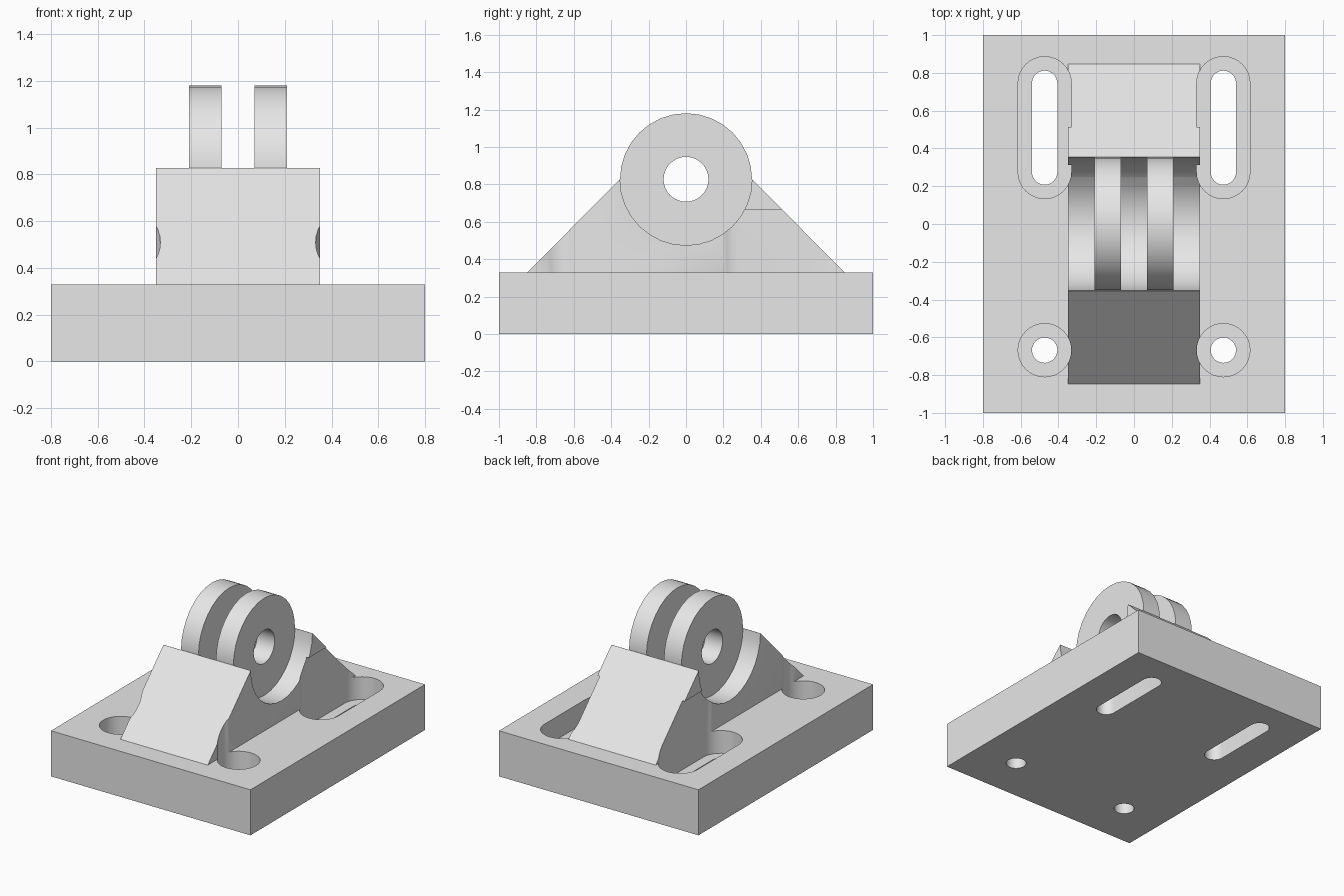
import bpy, bmesh
from math import sin, cos, pi, radians

if "Cube" in bpy.data.objects:
    bpy.data.objects.remove(bpy.data.objects["Cube"])

grey = bpy.data.materials.new("light_grey")
grey.use_nodes = True
GREY = (0.8, 0.8, 0.8, 1)
grey.diffuse_color = GREY
grey.node_tree.nodes["Principled BSDF"].inputs["Base Color"].default_value = GREY

BASE_TOP = 0.33
HALF_W = 0.35
PIVOT_Z = 0.827
PIVOT_R = 0.353


def prism(name, profile, axis, lo, hi):
    """Extrude a closed profile along x (points are y, z) or z (points are x, y)."""
    bm = bmesh.new()
    place = (lambda p, t: (t, *p)) if axis == "x" else (lambda p, t: (*p, t))
    ends = [[bm.verts.new(place(p, t)) for p in profile] for t in (lo, hi)]
    for ring in ends:
        bm.faces.new(ring)
    n = len(profile)
    for i in range(n):
        j = (i + 1) % n
        bm.faces.new((ends[0][i], ends[0][j], ends[1][j], ends[1][i]))
    bmesh.ops.recalc_face_normals(bm, faces=bm.faces)
    mesh = bpy.data.meshes.new(name)
    bm.to_mesh(mesh)
    bm.free()
    mesh.materials.append(grey)
    obj = bpy.data.objects.new(name, mesh)
    bpy.context.collection.objects.link(obj)
    return obj


def slot(u, v0, v1, r, steps=16):
    """Round-ended slot outline; a circle when v0 equals v1."""
    pts = []
    for v, start in ((v1, 0), (v0, pi)):
        for i in range(steps + 1):
            a = start + pi * i / steps
            pts.append((u + r * cos(a), v + r * sin(a)))
    if v0 == v1:
        del pts[-1], pts[steps]
    return pts


def select(obj):
    bpy.ops.object.select_all(action="DESELECT")
    obj.select_set(True)
    bpy.context.view_layer.objects.active = obj


def cut(obj, cutters):
    select(obj)
    for c in cutters:
        mod = obj.modifiers.new("cut", "BOOLEAN")
        mod.operation = "DIFFERENCE"
        mod.solver = "EXACT"
        mod.object = c
        bpy.ops.object.modifier_apply(modifier=mod.name)


# Base plate and sloped support block
base = prism("base_plate", [(-0.8, -1), (0.8, -1), (0.8, 1), (-0.8, 1)], "z", 0, BASE_TOP)
block = prism("support_block",
              [(-0.847, BASE_TOP), (0.847, BASE_TOP), (0.354, PIVOT_Z), (-0.354, PIVOT_Z)],
              "x", -HALF_W, HALF_W)

# Bolt holes at the front, adjusting slots at the back, each with a recess
recesses, holes = [], []
for x in (-0.473, 0.473):
    for y0, y1 in ((-0.668, -0.668), (0.275, 0.745)):
        recesses.append(prism("recess_cutter", slot(x, y0, y1, 0.141), "z", 0.165, 0.665))
        holes.append(prism("hole_cutter", slot(x, y0, y1, 0.067), "z", -0.1, 0.3))

# Round trough in the block, and the pin hole
trough = prism("trough_cutter", slot(0, PIVOT_Z, PIVOT_Z, PIVOT_R), "x", -0.5, 0.5)
pin = prism("pin_cutter", slot(0, PIVOT_Z, PIVOT_Z, 0.12), "x", -0.5, 0.5)

cut(base, recesses + holes)
cut(block, [trough] + recesses)

# Pair of pivot lugs
lugs = []
for side, lo in (("right", -0.21), ("left", 0.07)):
    lug = prism(side + "_pivot_lug", slot(0, PIVOT_Z, PIVOT_Z, PIVOT_R), "x", lo, lo + 0.14)
    cut(lug, [pin])
    lugs.append(lug)

for c in recesses + holes + [trough, pin]:
    bpy.data.objects.remove(c)

for obj in [base, block] + lugs:
    select(obj)
    bpy.ops.object.shade_smooth_by_angle(angle=radians(30))
